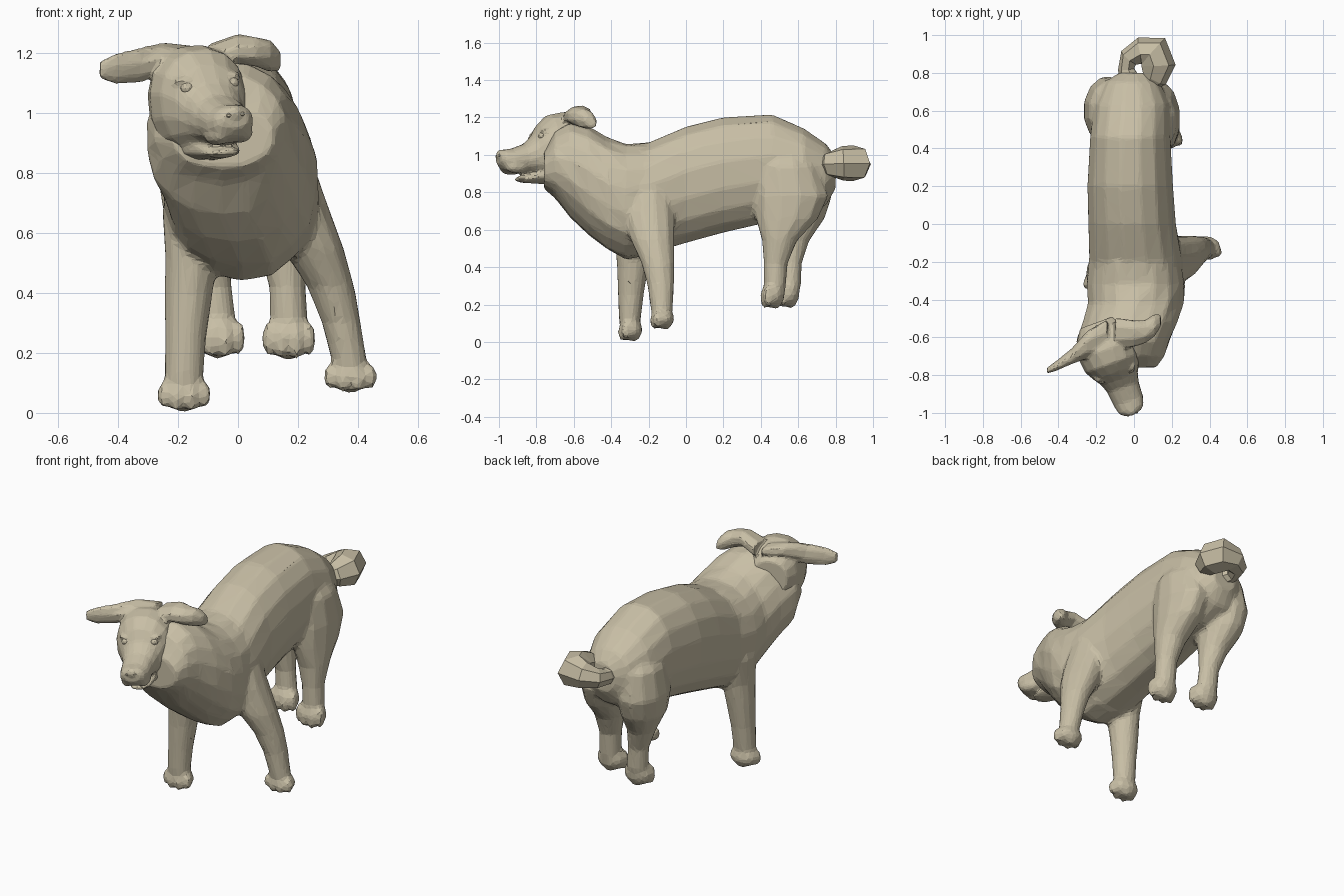
import bpy, bmesh, math, random
from mathutils import Vector, Matrix

random.seed(4)
V = Vector
fur = bpy.data.materials.new("fur")
fur.diffuse_color = (0.58, 0.52, 0.38, 1)


def store(name, bm):
    me = bpy.data.meshes.new(name)
    bm.to_mesh(me)
    bm.free()
    me.materials.append(fur)
    ob = bpy.data.objects.new(name, me)
    bpy.context.collection.objects.link(ob)
    return ob


def fuse(name, parts, voxel, ratio):
    """Join overlapping parts into one skin, then facet it."""
    bm = bmesh.new()
    for p in parts:
        me = bpy.data.meshes.new("part")
        p.to_mesh(me)
        p.free()
        bm.from_mesh(me)
        bpy.data.meshes.remove(me)
    ob = store(name, bm)
    m = ob.modifiers.new("skin", 'REMESH')
    m.mode, m.voxel_size = 'VOXEL', voxel
    m = ob.modifiers.new("blend", 'SMOOTH')
    m.factor, m.iterations = 0.5, 3
    m = ob.modifiers.new("facet", 'DECIMATE')
    m.ratio = ratio
    return ob


def loft(rings, n=12, mat=None, power=1.0, jitter=0.0):
    """Skin rings given as (centre, half axis u, half axis v) and cap the ends."""
    bm = bmesh.new()
    loops = []
    for c, u, v in rings:
        loop = []
        for i in range(n):
            a = 2 * math.pi * (i + 0.5) / n
            cu, cv = math.cos(a), math.sin(a)
            cu = math.copysign(abs(cu) ** power, cu)
            cv = math.copysign(abs(cv) ** power, cv)
            k = 1 + random.uniform(-jitter, jitter)
            loop.append(bm.verts.new(V(c) + (V(u) * cu + V(v) * cv) * k))
        loops.append(loop)
    for a, b in zip(loops, loops[1:]):
        for i in range(n):
            j = (i + 1) % n
            bm.faces.new((a[i], a[j], b[j], b[i]))
    bm.faces.new(loops[0])
    bm.faces.new(loops[-1])
    bmesh.ops.recalc_face_normals(bm, faces=bm.faces[:])
    if mat:
        bm.transform(mat)
    return bm


def along_y(rows):
    """Rows of y, centre x, half width, bottom z, top z."""
    return [((x, y, (b + t) / 2), (w, 0, 0), (0, 0, (t - b) / 2)) for y, x, w, b, t in rows]


def along_z(rows):
    """Rows of z, x, y, half width x, half depth y."""
    return [((x, y, z), (rx, 0, 0), (0, ry, 0)) for z, x, y, rx, ry in rows]


def tube(rows):
    """Round sections following a path; rows of x, y, z, radius."""
    pts = [V(r[:3]) for r in rows]
    out = []
    for i, p in enumerate(pts):
        t = (pts[min(i + 1, len(pts) - 1)] - pts[max(i - 1, 0)]).normalized()
        side = t.cross(V((0, 0, 1))).normalized()
        out.append((p, side * rows[i][3], side.cross(t) * rows[i][3]))
    return out


def blob(c, s, mat=None, sub=2):
    bm = bmesh.new()
    bmesh.ops.create_icosphere(bm, subdivisions=sub, radius=1,
                               matrix=Matrix.Translation(c) @ Matrix.Diagonal((*s, 1)))
    if mat:
        bm.transform(mat)
    return bm


# Torso, then chest and neck fur
body = [loft(along_y([
    (0.80, 0.00, 0.08, 0.82, 0.99), (0.75, -0.01, 0.15, 0.73, 1.06),
    (0.63, -0.01, 0.205, 0.66, 1.145), (0.46, -0.02, 0.215, 0.64, 1.22),
    (0.20, -0.02, 0.23, 0.58, 1.205), (0.0, -0.01, 0.235, 0.525, 1.155),
    (-0.20, 0.01, 0.25, 0.465, 1.07), (-0.32, 0.01, 0.25, 0.45, 1.055)]), 16, power=0.9),
    loft(along_y([
        (-0.20, 0.01, 0.25, 0.465, 1.07), (-0.32, 0.01, 0.26, 0.445, 1.06),
        (-0.42, 0.01, 0.255, 0.49, 1.09), (-0.52, -0.02, 0.25, 0.565, 1.15),
        (-0.62, -0.06, 0.25, 0.665, 1.18), (-0.70, -0.06, 0.22, 0.77, 1.13),
        (-0.76, -0.05, 0.17, 0.82, 1.02)]), 18, power=0.9, jitter=0.02)]

# Front legs, left then right
body.append(loft(along_z([
    (0.85, -0.12, -0.26, 0.08, 0.10), (0.68, -0.155, -0.26, 0.10, 0.12),
    (0.52, -0.155, -0.28, 0.09, 0.10), (0.40, -0.165, -0.285, 0.082, 0.085),
    (0.25, -0.175, -0.295, 0.07, 0.07), (0.13, -0.18, -0.30, 0.066, 0.06),
    (0.06, -0.18, -0.30, 0.07, 0.05)])))
body.append(loft(along_z([
    (0.90, 0.14, -0.2, 0.09, 0.11), (0.70, 0.19, -0.2, 0.11, 0.14),
    (0.55, 0.25, -0.18, 0.105, 0.12), (0.42, 0.31, -0.15, 0.08, 0.09),
    (0.30, 0.345, -0.135, 0.066, 0.072), (0.18, 0.37, -0.13, 0.06, 0.06),
    (0.11, 0.375, -0.13, 0.06, 0.05)])))

# Hind legs, left then right
body.append(loft(along_z([
    (1.06, -0.09, 0.58, 0.05, 0.08), (0.94, -0.125, 0.60, 0.115, 0.16),
    (0.78, -0.14, 0.60, 0.13, 0.185), (0.66, -0.135, 0.59, 0.115, 0.155),
    (0.54, -0.105, 0.57, 0.08, 0.09), (0.42, -0.08, 0.565, 0.06, 0.055),
    (0.30, -0.07, 0.56, 0.064, 0.055), (0.23, -0.065, 0.55, 0.06, 0.05)])))
body.append(loft(along_z([
    (1.08, 0.08, 0.52, 0.05, 0.09), (0.94, 0.11, 0.54, 0.115, 0.17),
    (0.78, 0.125, 0.56, 0.12, 0.205), (0.66, 0.135, 0.54, 0.11, 0.17),
    (0.54, 0.155, 0.50, 0.085, 0.095), (0.42, 0.165, 0.48, 0.062, 0.065),
    (0.30, 0.17, 0.475, 0.064, 0.06), (0.23, 0.17, 0.47, 0.065, 0.055)])))

# Paws, each with four toes and a rear pad
for x, y, z, h in [(-0.18, -0.30, -0.005, 0.055), (0.375, -0.13, 0.06, 0.05),
                   (-0.065, 0.54, 0.172, 0.07), (0.17, 0.46, 0.168, 0.07)]:
    body.append(blob((x, y + 0.005, z + h + 0.015), (0.086, 0.064, h + 0.005)))
    for dx in (-0.066, -0.024, 0.024, 0.066):
        out = abs(dx) * 0.4
        body.append(blob((x + dx, y - 0.045 + out, z + h * 0.9 + out * 0.6),
                         (0.024, 0.03, h * 0.85)))
    body.append(blob((x, y + 0.02, z + h * 0.7), (0.04, 0.035, h * 0.6)))
fuse("body_and_legs", body, 0.014, 0.09)

# Curled tail with flat coarse facets
store("tail", loft(tube([
    (-0.01, 0.74, 0.92, 0.06), (-0.04, 0.82, 0.925, 0.045), (-0.025, 0.88, 0.935, 0.055),
    (0.04, 0.915, 0.95, 0.075), (0.10, 0.91, 0.955, 0.098), (0.125, 0.84, 0.955, 0.095),
    (0.105, 0.77, 0.95, 0.07), (0.07, 0.74, 0.94, 0.04)]), 7))

# Head, turned and tilted, with lips, brows and lower jaw
H = (Matrix.Translation((-0.14, -0.66, 1.05)) @ Matrix.Rotation(math.radians(20), 4, 'Z')
     @ Matrix.Rotation(math.radians(-6), 4, 'Y'))
head = [loft(along_y([
    (0.15, 0, 0.10, -0.10, 0.10), (0.09, 0, 0.14, -0.18, 0.155), (0.0, 0, 0.165, -0.205, 0.18),
    (-0.08, 0, 0.155, -0.185, 0.165), (-0.135, 0, 0.125, -0.165, 0.115),
    (-0.17, 0, 0.103, -0.155, 0.055), (-0.22, 0, 0.088, -0.15, 0.01),
    (-0.30, 0, 0.082, -0.15, -0.018), (-0.345, 0, 0.07, -0.13, -0.022),
    (-0.368, 0, 0.045, -0.10, -0.035)]), 16, H, power=0.9),
    loft(along_y([
        (-0.04, 0, 0.11, -0.21, -0.10), (-0.16, 0, 0.075, -0.205, -0.13),
        (-0.23, 0, 0.058, -0.20, -0.165), (-0.27, 0, 0.035, -0.19, -0.168)]), 10, H),
    blob((0, -0.355, -0.05), (0.036, 0.024, 0.028), H)]
for s in (-1, 1):
    head.append(blob((s * 0.08, -0.128, 0.066), (0.04, 0.028, 0.016), H))
    head.append(blob((s * 0.08, -0.135, 0.018), (0.036, 0.024, 0.012), H))
    head.append(blob((s * 0.042, -0.28, -0.115), (0.04, 0.07, 0.04), H))

# Ears: the left sticks out, the right folds back
head.append(loft([
    ((-0.14, -0.60, 1.18), (0, 0.10, 0.02), (0, -0.01, 0.04)),
    ((-0.25, -0.64, 1.185), (0, 0.075, 0.02), (0, -0.01, 0.048)),
    ((-0.33, -0.70, 1.16), (0, 0.04, 0.015), (0, -0.015, 0.058)),
    ((-0.41, -0.75, 1.148), (0, 0.025, 0.01), (0, -0.01, 0.052)),
    ((-0.462, -0.777, 1.145), (0, 0.016, 0), (0, 0, 0.03))], 8))
head.append(loft([
    ((-0.10, -0.58, 1.18), (0, 0.09, 0.01), (0, 0, 0.05)),
    ((0.00, -0.58, 1.215), (0, 0.075, 0.01), (0, 0, 0.05)),
    ((0.06, -0.57, 1.205), (0, 0.065, 0), (0, 0, 0.052)),
    ((0.11, -0.535, 1.19), (0, 0.06, -0.02), (0, 0.01, 0.05)),
    ((0.142, -0.51, 1.175), (0, 0.035, -0.015), (0, 0, 0.028))], 8))
fuse("head", head, 0.009, 0.12)

# Eyes and nostrils
for side, s in (("left", -1), ("right", 1)):
    store("eye_" + side, blob((s * 0.08, -0.145, 0.043), (0.024, 0.02, 0.02), H))
    store("nostril_" + side, blob((s * 0.024, -0.37, -0.055), (0.01, 0.006, 0.008), H, 1))
